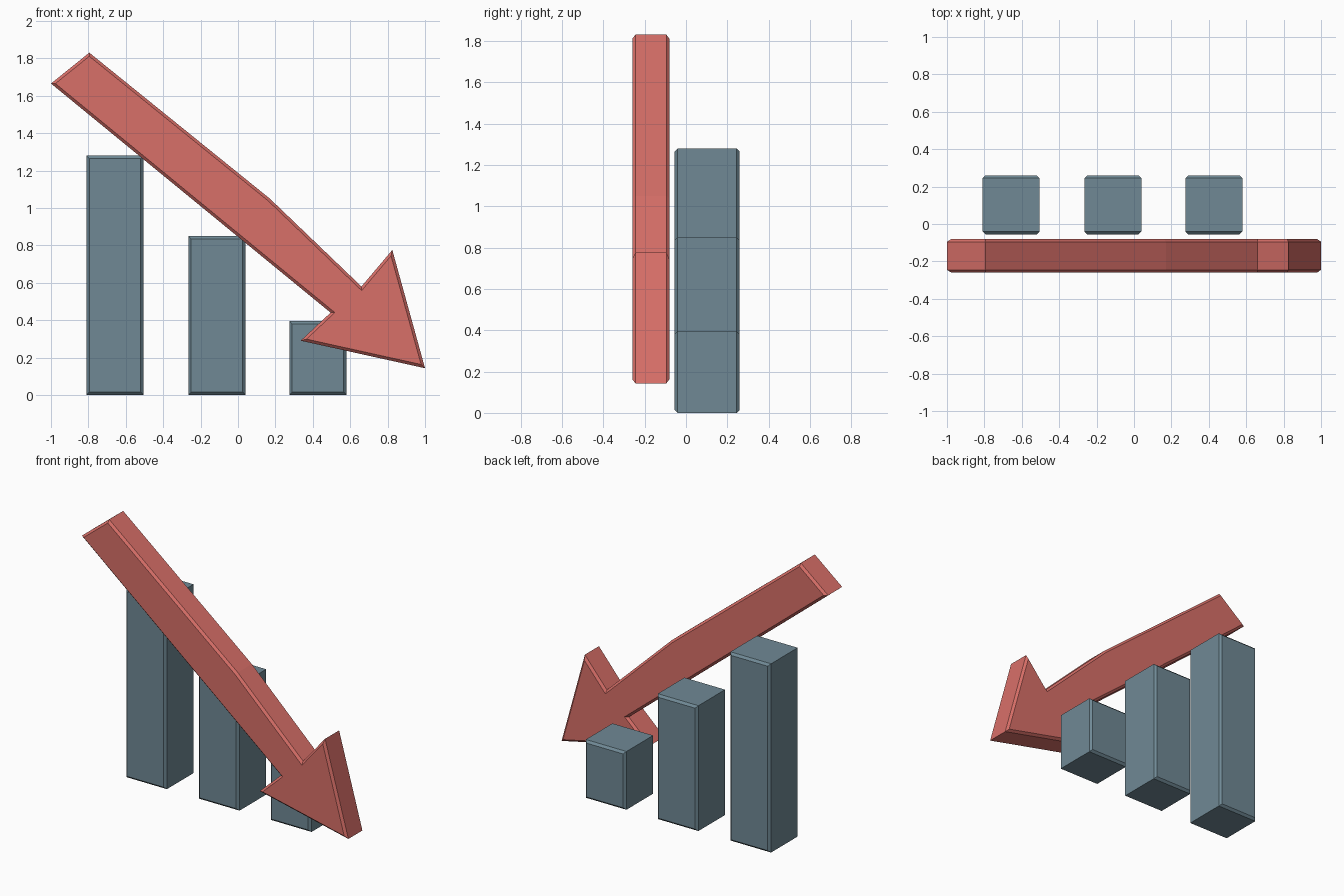
import bpy
import bmesh

if "Cube" in bpy.data.objects:
    bpy.data.objects.remove(bpy.data.objects["Cube"])

CHAMFER = 0.015


def material(name, color):
    mat = bpy.data.materials.new(name)
    mat.diffuse_color = color
    mat.use_nodes = True
    mat.node_tree.nodes["Principled BSDF"].inputs["Base Color"].default_value = mat.diffuse_color
    return mat


def chamfered_plate(name, profile, y_front, y_back, mat):
    """Extrude an (x, z) profile along y and chamfer the front and back rims."""
    bm = bmesh.new()
    front = bm.faces.new([bm.verts.new((x, y_front, z)) for x, z in profile])
    ext = bmesh.ops.extrude_face_region(bm, geom=[front], use_keep_orig=True)
    for v in ext["geom"]:
        if isinstance(v, bmesh.types.BMVert):
            v.co.y = y_back
    bmesh.ops.recalc_face_normals(bm, faces=bm.faces[:])
    rims = [e for e in bm.edges if abs(e.verts[0].co.y - e.verts[1].co.y) < 1e-5]
    bmesh.ops.bevel(bm, geom=rims, offset=CHAMFER, offset_type='OFFSET',
                    segments=1, affect='EDGES', clamp_overlap=False)
    bmesh.ops.recalc_face_normals(bm, faces=bm.faces[:])
    mesh = bpy.data.meshes.new(name)
    bm.to_mesh(mesh)
    bm.free()
    mesh.materials.append(mat)
    obj = bpy.data.objects.new(name, mesh)
    bpy.context.collection.objects.link(obj)
    return obj


slate = material("slate", (0.16, 0.25, 0.30, 1))
red = material("red", (0.69, 0.16, 0.14, 1))

# Three descending chart bars
bars = [("tall_bar", -0.81, 1.28), ("middle_bar", -0.265, 0.85), ("short_bar", 0.275, 0.395)]
for name, x, h in bars:
    chamfered_plate(name, [(x, 0), (x + 0.305, 0), (x + 0.305, h), (x, h)],
                    -0.055, 0.26, slate)

# Falling arrow in front of the bars, with a slight bend in its upper edge
arrow = [(-1.0, 1.665), (0.495, 0.44), (0.335, 0.29), (1.0, 0.143),
         (0.825, 0.775), (0.66, 0.58), (0.17, 1.05), (-0.795, 1.83)]
chamfered_plate("falling_arrow", arrow, -0.26, -0.08, red)
